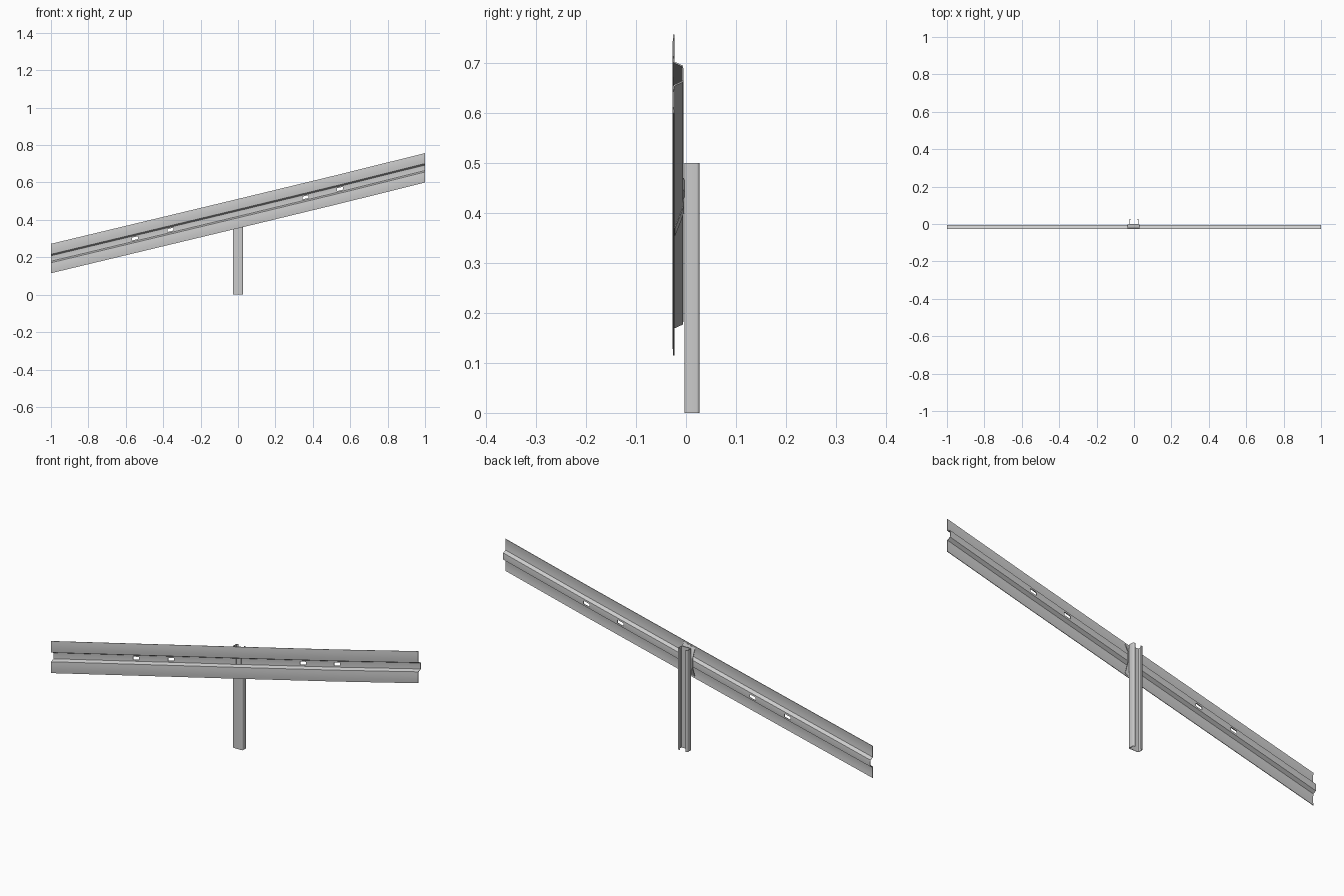
import bpy, bmesh, math
from mathutils import Vector

if "Cube" in bpy.data.objects:
    bpy.data.objects.remove(bpy.data.objects["Cube"])


def lift(x):
    # height of the rail's lower edge along its slope
    pts = [(-1, 0.115), (0, 0.355), (0.55, 0.488), (1, 0.600)]
    for (a, za), (b, zb) in zip(pts, pts[1:]):
        if x <= b + 1e-6:
            return za + (zb - za) * (x - a) / (b - a)


def sheet(name, rows, thick, skip=lambda i, j: False, angle=35):
    # grid of points -> thickened sheet
    bm = bmesh.new()
    vs = [[bm.verts.new(p) for p in r] for r in rows]
    for i in range(len(rows) - 1):
        for j in range(len(rows[0]) - 1):
            if not skip(i, j):
                bm.faces.new((vs[i][j], vs[i + 1][j], vs[i + 1][j + 1], vs[i][j + 1]))
    bmesh.ops.recalc_face_normals(bm, faces=bm.faces)
    me = bpy.data.meshes.new(name)
    bm.to_mesh(me)
    bm.free()
    ob = bpy.data.objects.new(name, me)
    bpy.context.collection.objects.link(ob)
    mod = ob.modifiers.new("thickness", "SOLIDIFY")
    mod.thickness = thick
    mod.offset = 0
    mod.use_even_offset = True
    bpy.context.view_layer.objects.active = ob
    ob.select_set(True)
    bpy.ops.object.modifier_apply(modifier=mod.name)
    bpy.ops.object.shade_smooth_by_angle(angle=math.radians(angle))
    ob.select_set(False)
    return ob


def rounded(pts, r, n=4):
    # open path with rounded inner corners
    P = [Vector(p) for p in pts]
    out = [P[0]]
    for a, b, c in zip(P, P[1:], P[2:]):
        s, e = b + (a - b).normalized() * r, b + (c - b).normalized() * r
        for k in range(n + 1):
            t = k / n
            out.append(s * (1 - t) ** 2 + b * 2 * t * (1 - t) + e * t * t)
    return out + [P[-1]]


# rail: two bowed bands with a recessed channel between, slotted for bolts
H = 0.157
band = [(0.055 * k / 6, -0.0242 - 0.0016 * math.sin(math.pi * k / 6)) for k in range(7)]
half = band + [(0.063, -0.0070), (0.071, -0.0065)]
profile = half + [(H - o, y) for o, y in reversed(half)]
slots = [-0.55, -0.36, 0.36, 0.545]
xs = sorted([-1, -0.8, 0, 0.55 + 0.02, 0.8, 1] + [s + d for s in slots for d in (-0.016, 0.016)])
mid = len(half) - 1


def is_slot(i, j):
    c = (xs[i] + xs[i + 1]) / 2
    return j == mid and any(abs(c - s) < 0.005 for s in slots)


sheet("guard_rail", [[(x, y, lift(x) + o) for o, y in profile] for x in xs], 0.0026, is_slot)

# post: lipped channel, open to the back
w, front, back = 0.0255, -0.0018, 0.0255
path = rounded([(-0.015, back), (-w, back), (-w, front), (w, front), (w, back), (0.015, back)], 0.005)
sheet("post", [[(p.x, p.y, z) for z in (0, 0.5)] for p in path], 0.0026)

# bracket: bow-tie spacer flaring from the post to the rail bands
spacer = [(0.008, -0.0225), (0.053, -0.0050), (0.104, -0.0042), (0.149, -0.0225)]
sheet("bracket", [[(x, y, lift(x) + o) for o, y in spacer] for x in (-0.034, 0.030)], 0.002, angle=20)

# clamp plates at the joint, in the front channel
for name, x0, x1 in (("clamp_plate_left", -0.034, -0.003), ("clamp_plate_right", 0.0, 0.024)):
    sheet(name, [[(x, -0.0088, lift(x) + o) for o in (0.064, 0.093)] for x in (x0, x1)], 0.002)
